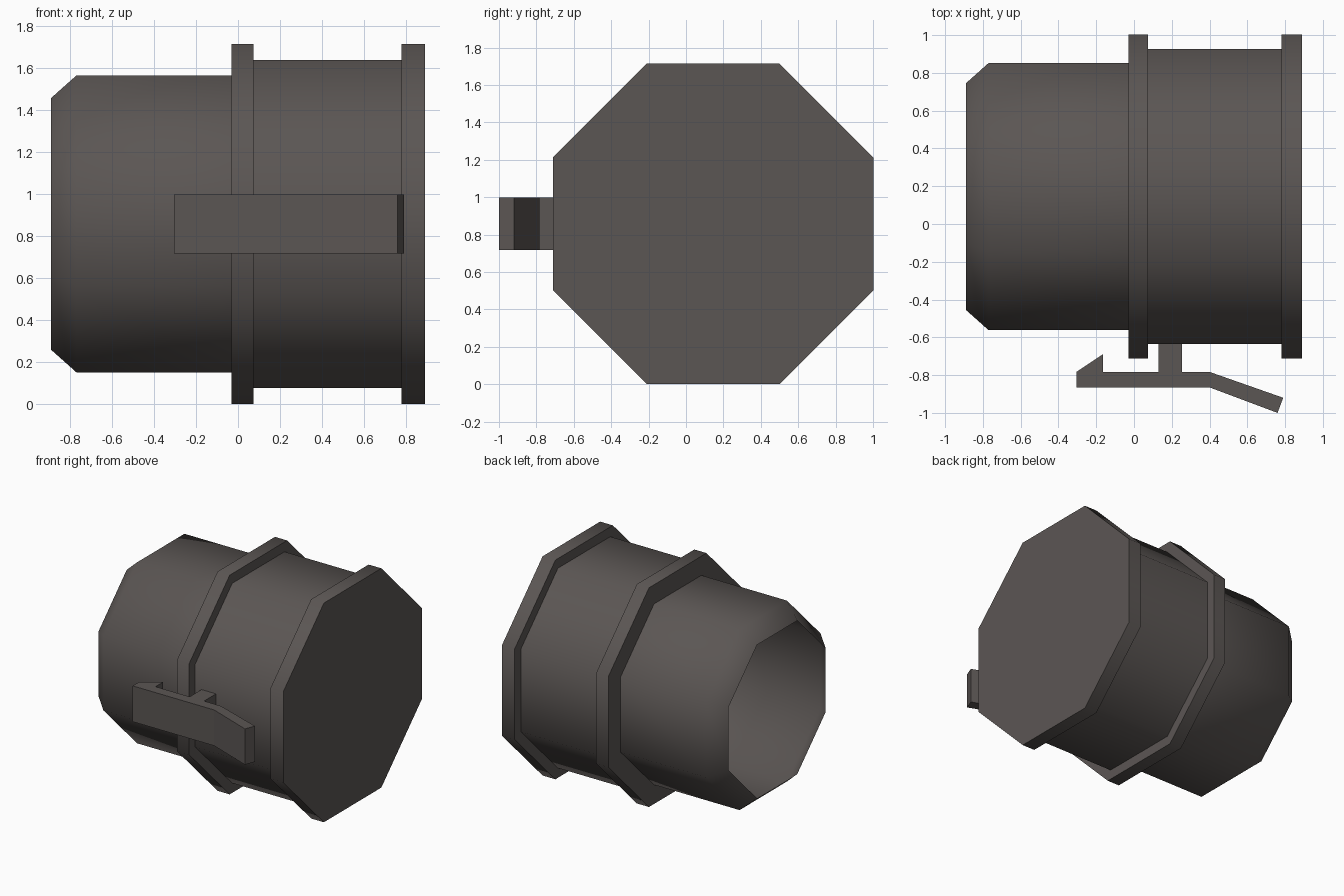
import bpy, bmesh, math

if "Cube" in bpy.data.objects:
    bpy.data.objects.remove(bpy.data.objects["Cube"])

mat = bpy.data.materials.new("dark warm grey")
mat.diffuse_color = (0.105, 0.093, 0.088, 1)
mat.use_nodes = True
mat.node_tree.nodes["Principled BSDF"].inputs["Base Color"].default_value = mat.diffuse_color

CY, CZ, SIDES = 0.145, 0.857, 8


def add_object(name, bm):
    mesh = bpy.data.meshes.new(name)
    bm.to_mesh(mesh)
    bm.free()
    obj = bpy.data.objects.new(name, mesh)
    bpy.context.collection.objects.link(obj)
    mesh.materials.append(mat)
    return obj


# Connector body: octagonal shell along x, open at the left, capped at the right.
# Profile is (x, distance from axis to flat side).
profile = [(-0.89, 0.60), (-0.77, 0.707), (-0.03, 0.707), (-0.03, 0.857),
           (0.075, 0.857), (0.075, 0.781), (0.78, 0.781), (0.78, 0.857),
           (0.89, 0.857)]
bm = bmesh.new()
rings = []
for x, apothem in profile:
    r = apothem / math.cos(math.pi / SIDES)
    angles = [(i + 0.5) * math.tau / SIDES for i in range(SIDES)]
    rings.append([bm.verts.new((x, CY + r * math.cos(a), CZ + r * math.sin(a)))
                  for a in angles])
for a, b in zip(rings, rings[1:]):
    for i in range(SIDES):
        j = (i + 1) % SIDES
        bm.faces.new((a[i], b[i], b[j], a[j]))
cap = bm.faces.new(rings[-1])
bm.normal_update()
if cap.normal.x < 0:
    cap.normal_flip()
# Make the sides point away from the axis, matching the cap
side = next(f for f in bm.faces if f != cap and abs(f.normal.x) < 0.1)
c = side.calc_center_median()
if side.normal.y * (c.y - CY) + side.normal.z * (c.z - CZ) < 0:
    bmesh.ops.reverse_faces(bm, faces=[f for f in bm.faces if f != cap])
body = add_object("connector_body", bm)
bpy.context.view_layer.objects.active = body
body.select_set(True)
bpy.ops.object.shade_smooth_by_angle(angle=math.radians(50))

# Latch: hooked lever with a pivot post, extruded along z
outline = [(-0.305, -0.865), (0.40, -0.865), (0.76, -1.0), (0.79, -0.92),
           (0.40, -0.783), (0.255, -0.783), (0.255, -0.636), (0.13, -0.636),
           (0.13, -0.783), (-0.165, -0.783), (-0.165, -0.69), (-0.305, -0.783)]
bm = bmesh.new()
base = bm.faces.new([bm.verts.new((x, y, 0.717)) for x, y in outline])
top = bmesh.ops.extrude_face_region(bm, geom=[base])
bmesh.ops.translate(bm, vec=(0, 0, 0.28),
                    verts=[v for v in top["geom"] if isinstance(v, bmesh.types.BMVert)])
bmesh.ops.recalc_face_normals(bm, faces=bm.faces)
add_object("latch_lever", bm)
